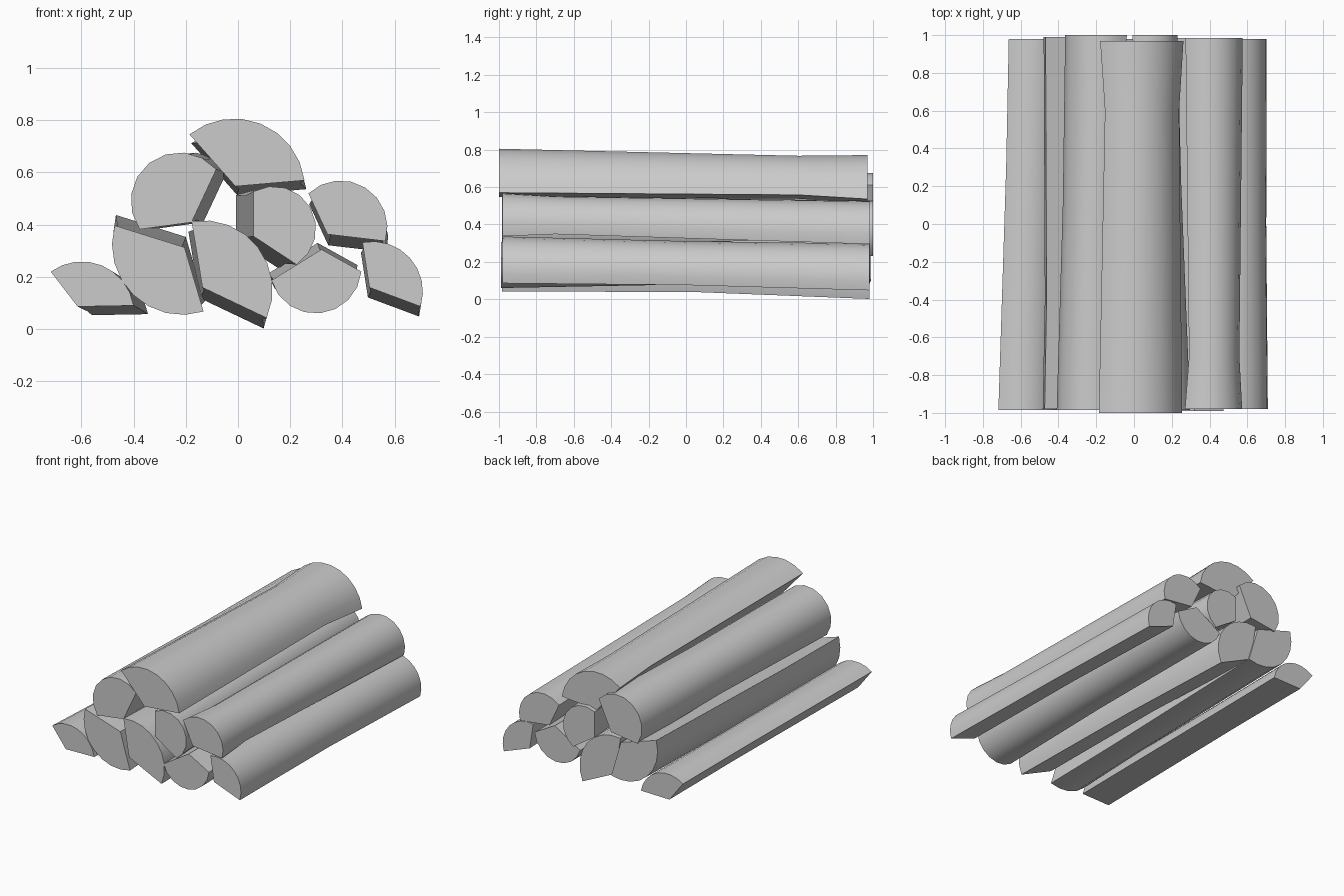
import bpy, bmesh, math
from mathutils import Vector
from mathutils.geometry import intersect_line_line

if "Cube" in bpy.data.objects:
    bpy.data.objects.remove(bpy.data.objects["Cube"])

SEGMENTS = 8


def bark_arc(a, m, b):
    """Points on the circle from a through m to b."""
    a, m, b = (Vector((p[0], p[1], 0)) for p in (a, m, b))

    def bisector(p, q):
        mid, d = (p + q) / 2, q - p
        return mid, mid + Vector((-d.y, d.x, 0))

    c = intersect_line_line(*bisector(a, m), *bisector(m, b))[0]
    ang = [math.atan2(p.y - c.y, p.x - c.x) for p in (a, m, b)]
    sweep = (ang[2] - ang[0]) % math.tau
    if (ang[1] - ang[0]) % math.tau > sweep:
        sweep -= math.tau
    r = (a - c).length
    return [Vector((c.x + r * math.cos(ang[0] + sweep * i / SEGMENTS),
                    c.y + r * math.sin(ang[0] + sweep * i / SEGMENTS)))
            for i in range(SEGMENTS + 1)]


def split_log(name, start, through, end, core, shift, y0, y1, waist_y, waist):
    """Wedge of wood: bark arc plus split core corner, lofted with a thinner waist."""
    profile = bark_arc(start, through, end) + [Vector(core)]
    centre = sum(profile, Vector((0, 0))) / len(profile)
    bm = bmesh.new()
    rings = []
    for y, s in ((y0, 1), (waist_y, waist), (y1, 1)):
        off = Vector(shift) * (y - y0) / (y1 - y0)
        ring = []
        for p in profile:
            q = centre + (p - centre) * s + off
            ring.append(bm.verts.new((q.x, y, q.y)))
        rings.append(ring)
    n = len(profile)
    for lo, hi in zip(rings, rings[1:]):
        for i in range(n):
            j = (i + 1) % n
            bm.faces.new((lo[i], lo[j], hi[j], hi[i]))
    bm.faces.new(rings[0])
    bm.faces.new(rings[-1])
    bmesh.ops.recalc_face_normals(bm, faces=bm.faces)
    mesh = bpy.data.meshes.new(name)
    bm.to_mesh(mesh)
    bm.free()
    obj = bpy.data.objects.new(name, mesh)
    bpy.context.collection.objects.link(obj)
    bpy.context.view_layer.objects.active = obj
    obj.select_set(True)
    bpy.ops.object.shade_smooth_by_angle(angle=math.radians(35))
    obj.select_set(False)


# Bottom row of logs
split_log("log_far_left", (-.718, .22), (-.525, .245), (-.40, .09), (-.615, .086),
          (.055, -.033), -.985, .98, .3, .97)
split_log("log_left", (-.473, .397), (-.398, .127), (-.132, .067), (-.205, .313),
          (.005, .04), -.98, .99, -.4, .93)
split_log("log_middle", (-.178, .413), (.054, .339), (.11, .042), (-.136, .159),
          (-.012, -.04), -.985, .98, .05, .92)
split_log("log_lower_right", (.128, .186), (.31, .06), (.473, .22), (.32, .305),
          (-.015, .025), -.99, .985, -.1, .93)
split_log("log_far_right", (.477, .332), (.652, .28), (.70, .086), (.504, .159),
          (-.006, -.038), -.98, .98, 0, .94)

# Upper rows of logs
split_log("log_upper_left", (-.377, .382), (-.365, .613), (-.083, .612), (-.178, .409),
          (.045, 0), -.985, 1, .1, .94)
split_log("log_upper_middle", (.06, .528), (.253, .498), (.224, .247), (.06, .355),
          (-.068, -.015), -.985, 1, .2, .93)
split_log("log_upper_right", (.27, .52), (.505, .53), (.565, .337), (.343, .363),
          (.003, -.042), -.98, .985, -.7, .88)
split_log("log_top", (-.186, .746), (.094, .784), (.255, .57), (-.01, .547),
          (.007, -.034), -1, .97, .6, .89)
